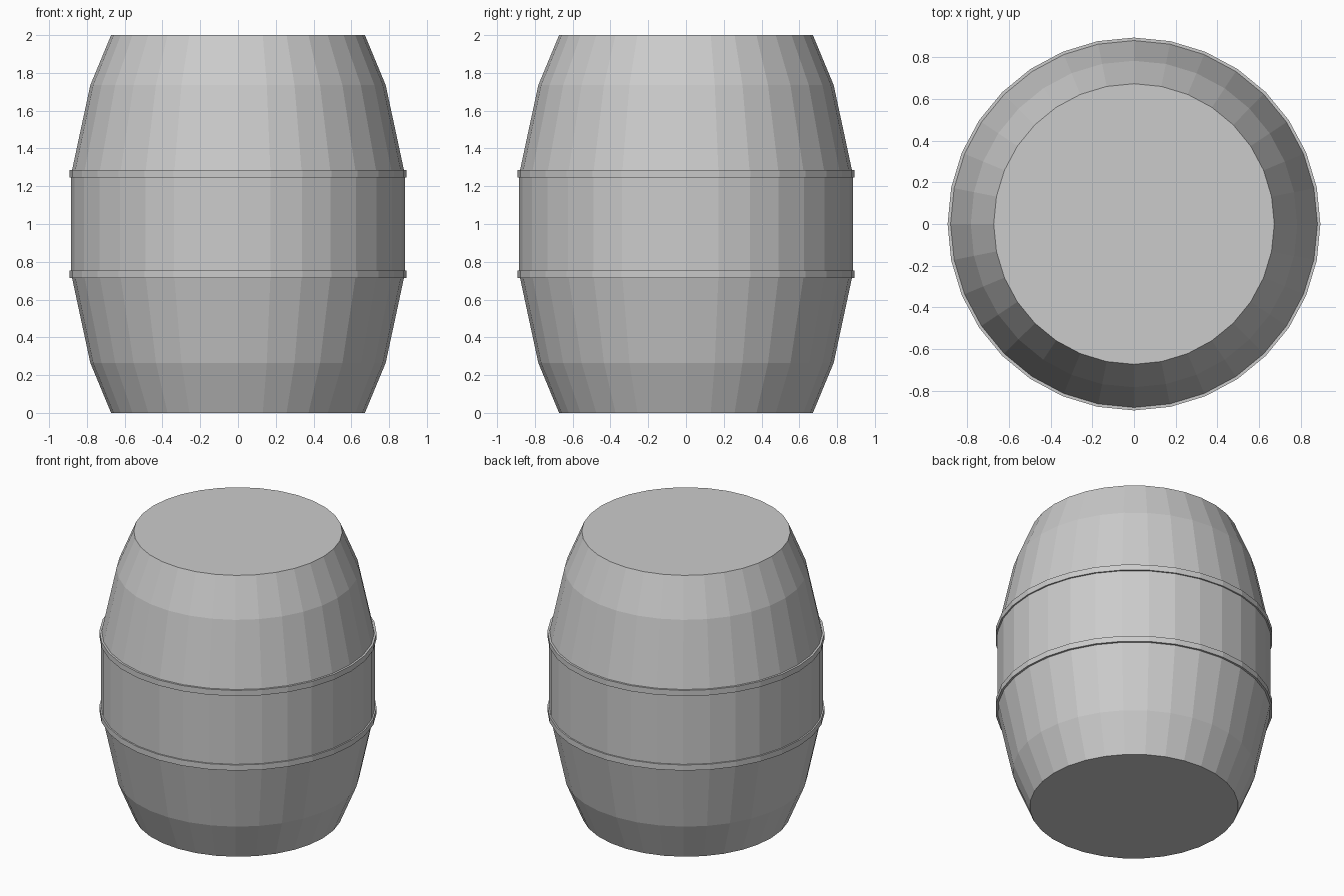
import bpy
from math import cos, sin, tau

if "Cube" in bpy.data.objects:
    bpy.data.objects.remove(bpy.data.objects["Cube"])

SIDES = 32


def lathe(name, profile, capped=False):
    """Revolve (radius, height) points around z with flat facets."""
    verts = [(r * cos(tau * i / SIDES), r * sin(tau * i / SIDES), z)
             for r, z in profile for i in range(SIDES)]
    faces = []
    for k in range(len(profile) - 1):
        a, b = k * SIDES, (k + 1) * SIDES
        for i in range(SIDES):
            j = (i + 1) % SIDES
            faces.append((a + i, a + j, b + j, b + i))
    if capped:
        top = (len(profile) - 1) * SIDES
        faces.append(tuple(reversed(range(SIDES))))
        faces.append(tuple(range(top, top + SIDES)))
    mesh = bpy.data.meshes.new(name)
    mesh.from_pydata(verts, [], faces)
    mesh.update()
    obj = bpy.data.objects.new(name, mesh)
    bpy.context.collection.objects.link(obj)
    return obj


# Barrel body: lower half profile mirrored about mid height
half = [(0.672, 0), (0.782, 0.265), (0.883, 0.735)]
lathe("barrel_body", half + [(r, 2 - z) for r, z in reversed(half)], capped=True)

# Two thin hoops wrapped around the belly
for name, z in (("lower_hoop", 0.715), ("upper_hoop", 1.245)):
    h = 0.04
    lathe(name, [(0.878, z), (0.893, z), (0.893, z + h), (0.878, z + h)])
